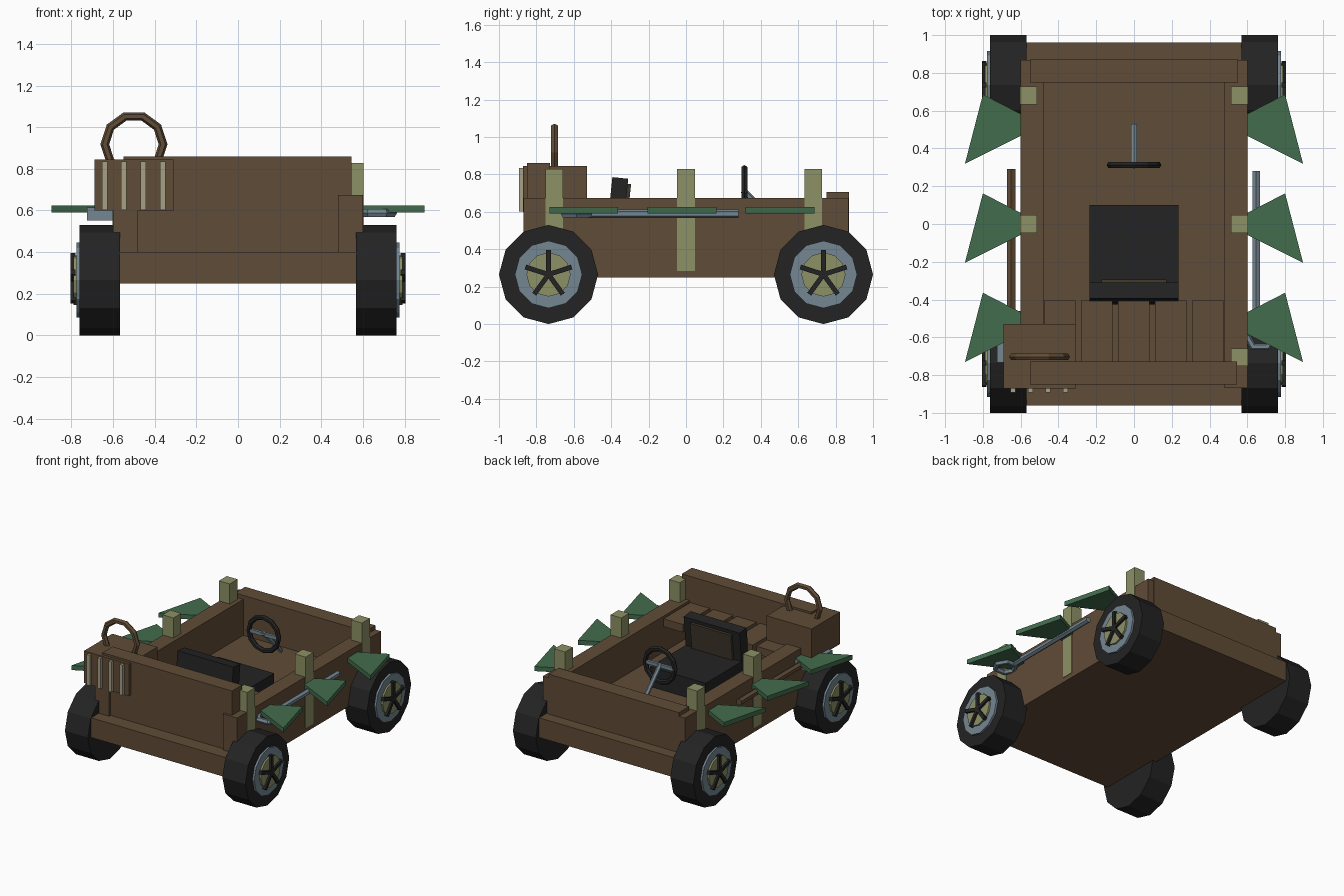
import bpy, bmesh, math
from mathutils import Vector, Matrix

if "Cube" in bpy.data.objects:
    bpy.data.objects.remove(bpy.data.objects["Cube"])


def mat(name, r, g, b):
    m = bpy.data.materials.new(name)
    m.diffuse_color = (r, g, b, 1)
    m.use_nodes = True
    m.node_tree.nodes["Principled BSDF"].inputs["Base Color"].default_value = m.diffuse_color
    return m


BROWN = mat("brown wood", 0.118, 0.072, 0.038)
DARK = mat("dark brown", 0.050, 0.038, 0.026)
BLACK = mat("black rubber", 0.017, 0.017, 0.017)
STEEL = mat("blue grey steel", 0.175, 0.240, 0.285)
OLIVE = mat("olive", 0.270, 0.285, 0.130)
BEIGE = mat("beige", 0.390, 0.355, 0.240)
GREEN = mat("green", 0.055, 0.150, 0.075)


def finish(name, bm, m):
    bmesh.ops.recalc_face_normals(bm, faces=bm.faces)
    me = bpy.data.meshes.new(name)
    bm.to_mesh(me)
    bm.free()
    me.materials.append(m)
    ob = bpy.data.objects.new(name, me)
    bpy.context.collection.objects.link(ob)
    return ob


def box(name, x0, x1, y0, y1, z0, z1, m, rot=None):
    bm = bmesh.new()
    bmesh.ops.create_cube(bm, size=1)
    bmesh.ops.scale(bm, vec=(x1 - x0, y1 - y0, z1 - z0), verts=bm.verts)
    if rot:
        bmesh.ops.transform(bm, matrix=rot, verts=bm.verts)
    bmesh.ops.translate(bm, vec=((x0 + x1) / 2, (y0 + y1) / 2, (z0 + z1) / 2), verts=bm.verts)
    return finish(name, bm, m)


def rod(name, a, b, r, n, m):
    a, b = Vector(a), Vector(b)
    d = b - a
    bm = bmesh.new()
    bmesh.ops.create_cone(bm, cap_ends=True, segments=n, radius1=r, radius2=r, depth=d.length)
    mx = Matrix.Translation((a + b) / 2) @ d.to_track_quat('Z', 'Y').to_matrix().to_4x4()
    bmesh.ops.transform(bm, matrix=mx, verts=bm.verts)
    return finish(name, bm, m)


def ring(name, c, R, r, n, k, m, upright=True):
    bm = bmesh.new()
    rows = []
    for i in range(n):
        a = 2 * math.pi * i / n
        row = []
        for j in range(k):
            t = 2 * math.pi * j / k
            q, h = R + r * math.cos(t), r * math.sin(t)
            p = (q * math.cos(a), h, q * math.sin(a)) if upright else (q * math.cos(a), q * math.sin(a), h)
            row.append(bm.verts.new(Vector(c) + Vector(p)))
        rows.append(row)
    for i in range(n):
        for j in range(k):
            u, v = rows[i], rows[(i + 1) % n]
            bm.faces.new((u[j], v[j], v[(j + 1) % k], u[(j + 1) % k]))
    return finish(name, bm, m)


# Hull: base slab, side walls, end walls
box("base", -0.6, 0.6, -0.96, 0.96, 0.25, 0.4, BROWN)
for s, side in ((-1, "left"), (1, "right")):
    x = sorted((s * 0.48, s * 0.6))
    box(side + "_wall", *x, -0.868, 0.868, 0.39, 0.675, BROWN)
box("front_wall", -0.55, 0.545, -0.85, -0.728, 0.39, 0.86, BROWN)
box("back_wall", -0.55, 0.55, 0.75, 0.872, 0.39, 0.705, BROWN)

# Deck planks behind the seat
for i in range(5):
    x = -0.476 + i * 0.196
    box("deck_plank", x, x + 0.166, -0.73, -0.405, 0.60, 0.66, BROWN)

# Wheels
for s in (-1, 1):
    for y in (-0.735, 0.735):
        z = 0.265

        def disc(name, x0, x1, r, n, m):
            rod(name, (s * x0, y, z), (s * x1, y, z), r, n, m)

        disc("tyre", 0.568, 0.762, 0.265, 12, BLACK)
        disc("rim", 0.75, 0.777, 0.18, 12, STEEL)
        disc("hub", 0.76, 0.79, 0.118, 12, OLIVE)
        for k in range(5):
            a = 2 * math.pi * k / 5
            cy, cz = y + 0.062 * math.sin(a), z + 0.062 * math.cos(a)
            box("spoke", s * 0.793 - 0.012, s * 0.793 + 0.012, cy - 0.013, cy + 0.013,
                cz - 0.068, cz + 0.068, BLACK, Matrix.Rotation(-a, 4, 'X'))

# Side posts and green blades
for s in (-1, 1):
    for y in (-0.705, 0.0, 0.68):
        x = sorted((s * 0.513, s * 0.604))
        box("post", *x, y - 0.047, y + 0.047, 0.285, 0.828, OLIVE)
    for y in (-0.526, 0.0, 0.524):
        bm = bmesh.new()
        pts = [(0.485, 0.0), (0.80, 0.162), (0.895, -0.205)]
        f = bm.faces.new([bm.verts.new((s * px, y + py, 0.59)) for px, py in pts])
        g = bmesh.ops.extrude_face_region(bm, geom=[f])["geom"]
        bmesh.ops.translate(bm, vec=(0, 0, 0.035), verts=[v for v in g if isinstance(v, bmesh.types.BMVert)])
        finish("side_blade", bm, GREEN)

# Seat, facing +y
box("seat_cushion", -0.236, 0.236, -0.38, 0.10, 0.40, 0.55, BLACK)
tilt = Matrix.Rotation(math.radians(-6), 4, 'X')
box("seat_back", -0.236, 0.236, -0.41, -0.325, 0.47, 0.782, BLACK, tilt)
box("seat_back_pad", -0.172, 0.172, -0.328, -0.304, 0.55, 0.75, DARK, tilt)

# Steering wheel
ring("steering_wheel", (0, 0.312, 0.705), 0.126, 0.019, 12, 6, BLACK)
rod("steering_column", (0, 0.305, 0.715), (0, 0.52, 0.50), 0.017, 6, STEEL)
box("steering_crossbar", -0.12, 0.12, 0.302, 0.322, 0.692, 0.718, STEEL)

# Storage crate with slats and an arched handle
box("crate", -0.69, -0.31, -0.872, -0.53, 0.6, 0.845, BROWN)
for x in (-0.64, -0.548, -0.455, -0.362):
    box("crate_slat", x - 0.013, x + 0.013, -0.892, -0.86, 0.602, 0.835, BEIGE)
ring("crate_handle", (-0.5, -0.703, 0.918), 0.14, 0.021, 10, 6, BROWN)

# Shovel on the left side
rod("shovel_handle", (-0.65, 0.29, 0.59), (-0.65, -0.48, 0.59), 0.026, 6, BROWN)
box("shovel_blade", -0.725, -0.585, -0.732, -0.46, 0.552, 0.615, STEEL)

# Wrench on the right side
rod("wrench_shaft", (0.647, 0.28, 0.59), (0.647, -0.52, 0.59), 0.022, 6, STEEL)
ring("wrench_head", (0.668, -0.585, 0.588), 0.075, 0.021, 6, 6, STEEL, False)
